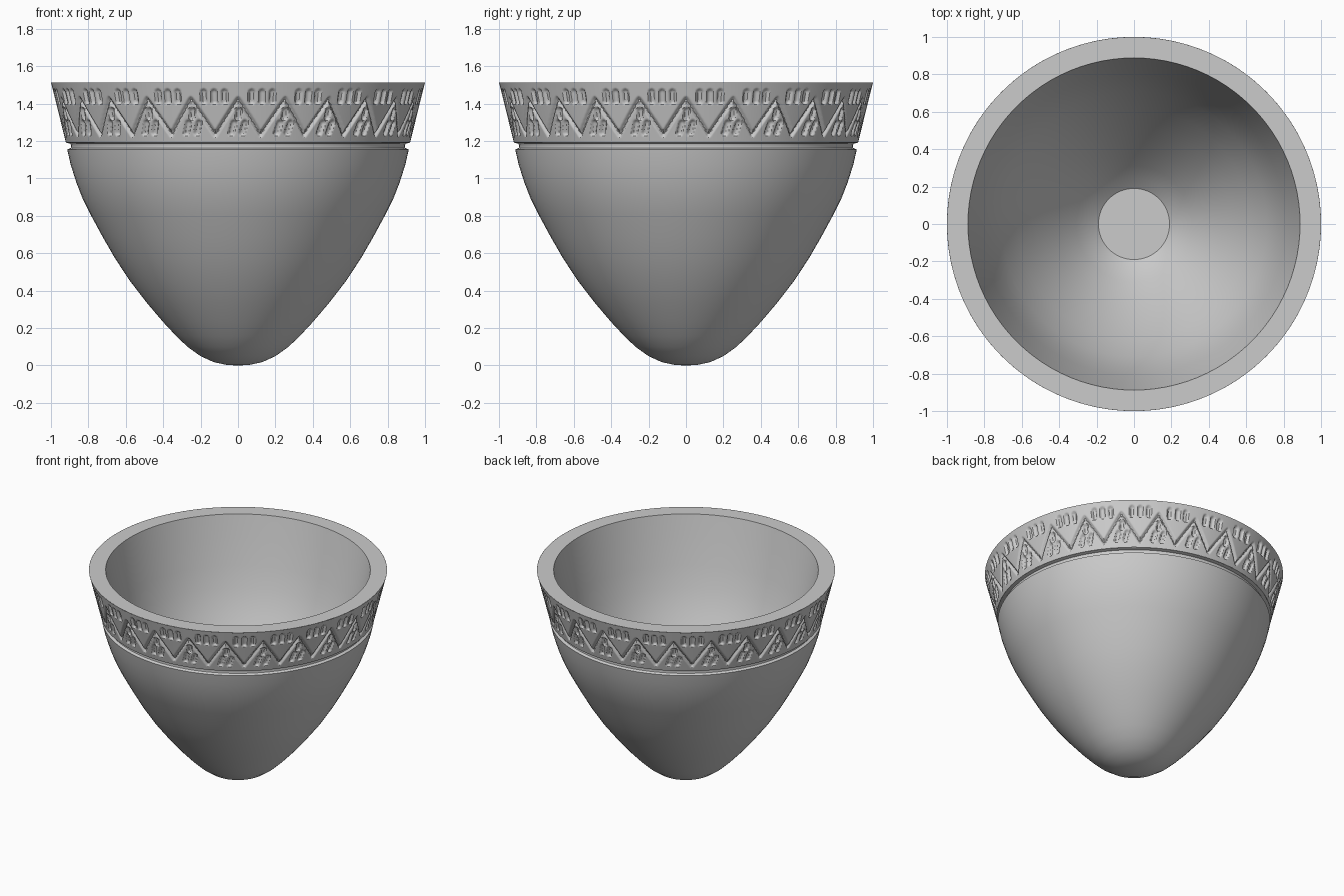
import bpy, bmesh, math
from mathutils import Vector

if "Cube" in bpy.data.objects:
    bpy.data.objects.remove(bpy.data.objects["Cube"])


def lathe(name, profile, segs, angle, carve=None):
    """Revolve (radius, z) points about z; carve(angle, z) returns an inward depth."""
    bm = bmesh.new()
    rings = []
    for r, z in profile:
        if r == 0:
            rings.append([bm.verts.new((0, 0, z))] * segs)
            continue
        ring = []
        for i in range(segs):
            a = 2 * math.pi * i / segs
            rr = r - (carve(a, z) if carve else 0)
            ring.append(bm.verts.new((rr * math.sin(a), -rr * math.cos(a), z)))
        rings.append(ring)
    for lo, hi in zip(rings, rings[1:]):
        for i in range(segs):
            j = (i + 1) % segs
            bm.faces.new(list(dict.fromkeys((lo[i], lo[j], hi[j], hi[i]))))
    me = bpy.data.meshes.new(name)
    bm.to_mesh(me)
    bm.free()
    ob = bpy.data.objects.new(name, me)
    bpy.context.collection.objects.link(ob)
    bpy.ops.object.select_all(action='DESELECT')
    bpy.context.view_layer.objects.active = ob
    ob.select_set(True)
    bpy.ops.object.shade_smooth_by_angle(angle=math.radians(angle))
    return ob


# Carved pattern: one repeat, centred on a zigzag peak
REPEATS = 24
PERIOD = 2 * math.pi / REPEATS
WIDTH = PERIOD * 0.965
HALF = WIDTH / 2
PEAK, TROUGH = 1.425, 1.235

strokes = [((0, PEAK), (HALF, TROUGH), 0.009),
           ((0, PEAK), (-HALF, TROUGH), 0.009)]


def mark(x, z, length, tilt):
    strokes.append(((x - tilt, z - length / 2), (x + tilt, z + length / 2), 0.015))


for s in (-HALF, HALF):
    for dx in (-0.055, 0, 0.055):
        mark(s + dx, 1.437, 0.048, 0)
mark(0.003, 1.345, 0.035, 0.002)
for dx in (-0.03, 0.03):
    mark(dx, 1.27, 0.05, 0.007)
strokes = [(Vector(a), Vector(b), w) for a, b, w in strokes]


def pattern(angle, z):
    x = ((angle + PERIOD / 2) % PERIOD - PERIOD / 2) * 0.965
    p = Vector((x, z))
    depth = 0
    for a, b, w in strokes:
        ab = b - a
        t = max(0, min(1, (p - a).dot(ab) / ab.length_squared))
        d = (p - a - ab * t).length
        depth = max(depth, min(1, max(0, (w + 0.004 - d) / 0.009)))
    return 0.016 * depth


# Pointed outer body with the groove under the band
lathe("bowl_body", [
    (0, 0), (0.06, 0.003), (0.13, 0.018), (0.20, 0.05), (0.27, 0.10), (0.33, 0.157),
    (0.40, 0.232), (0.49, 0.338), (0.58, 0.455), (0.66, 0.577), (0.725, 0.69),
    (0.79, 0.81), (0.83, 0.89), (0.865, 0.98), (0.895, 1.075), (0.913, 1.155),
    (0.894, 1.163), (0.892, 1.175), (0.896, 1.186), (0.920, 1.192)], 96, 40)

# Carved rim band
ROWS = 46
lathe("carved_band", [(0.920 + 0.08 * k / ROWS, 1.192 + 0.321 * k / ROWS)
                      for k in range(ROWS + 1)], 960, 40, pattern)

# Flat rim, inner wall and flat inner floor
lathe("rim_and_interior", [
    (1.0, 1.513), (0.888, 1.513), (0.855, 1.36), (0.81, 1.17), (0.77, 1.02),
    (0.71, 0.86), (0.62, 0.69), (0.52, 0.53), (0.41, 0.375), (0.31, 0.25),
    (0.245, 0.18), (0.19, 0.135), (0, 0.135)], 96, 30)
